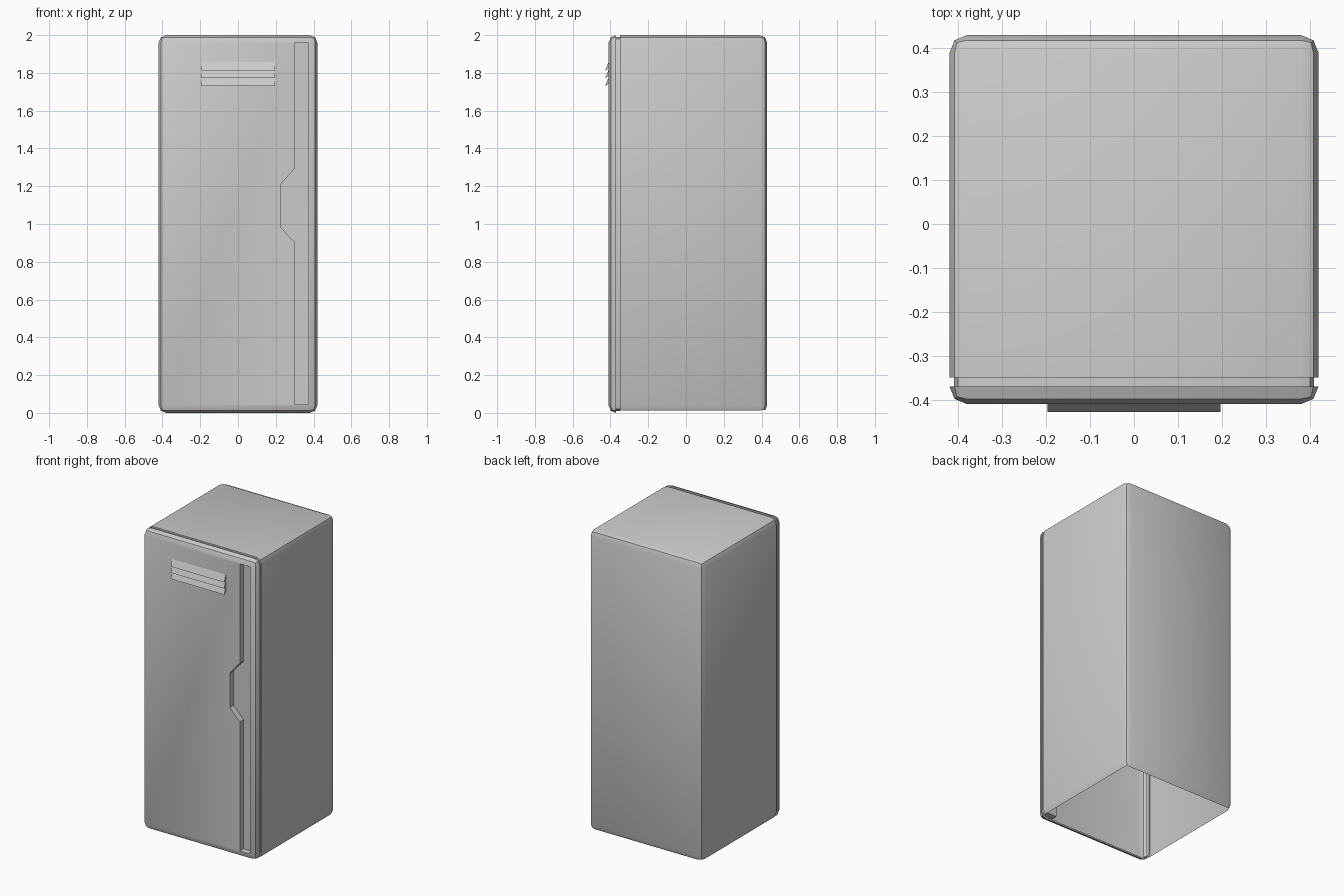
import bpy, bmesh

if "Cube" in bpy.data.objects:
    bpy.data.objects.remove(bpy.data.objects["Cube"])

W, FRONT, BACK, H, BEV = 0.42, -0.41, 0.43, 2.0, 0.04
GAP0, GAP1 = FRONT + BEV, -0.35          # seam between door and body


def add_object(name, bm, smooth=True):
    bmesh.ops.recalc_face_normals(bm, faces=bm.faces)
    mesh = bpy.data.meshes.new(name)
    bm.to_mesh(mesh)
    bm.free()
    ob = bpy.data.objects.new(name, mesh)
    bpy.context.collection.objects.link(ob)
    if smooth:
        bpy.ops.object.select_all(action='DESELECT')
        ob.select_set(True)
        bpy.context.view_layer.objects.active = ob
        bpy.ops.object.shade_smooth_by_angle(angle=0.7)
    return ob


# Cabinet shell: rounded box
bm = bmesh.new()
bmesh.ops.create_cube(bm, size=1)
for v in bm.verts:
    v.co.x *= 2 * W
    v.co.y = BACK if v.co.y > 0 else FRONT
    v.co.z = H if v.co.z > 0 else 0
bmesh.ops.bevel(bm, geom=bm.edges[:], offset=BEV, segments=2, profile=0.5,
                affect='EDGES', clamp_overlap=True)

# Recessed seam around the door
bmesh.ops.bisect_plane(bm, geom=bm.verts[:] + bm.edges[:] + bm.faces[:],
                       plane_co=(0, GAP1, 0), plane_no=(0, 1, 0))
ring = [f for f in bm.faces
        if all(GAP0 - 0.001 < v.co.y < GAP1 + 0.001 for v in f.verts)]
bmesh.ops.inset_region(bm, faces=ring, thickness=0.0, depth=-0.01,
                       use_even_offset=True)

# Open underside behind the door
under = [f for f in bm.faces if f.calc_center_median().y > GAP0 + 0.001
         and max(v.co.z for v in f.verts) < 0.018]
bmesh.ops.delete(bm, geom=under, context='FACES')

# Door front with a handle channel sunk into it
face = min(bm.faces, key=lambda f: f.calc_center_median().y - f.calc_area())
face = next(f for f in bm.faces
            if all(abs(v.co.y - FRONT) < 1e-4 for v in f.verts))


def corner(sx, sz):
    return max(face.verts, key=lambda v: sx * v.co.x + sz * v.co.z)


lb, rb, rt, lt = corner(-1, -1), corner(1, -1), corner(1, 1), corner(-1, 1)
outline = [(0.30, 0.045), (0.30, 0.905), (0.227, 0.98), (0.227, 1.21),
           (0.30, 1.295), (0.30, 1.957), (0.374, 1.957), (0.374, 0.045)]
rim = [bm.verts.new((x, FRONT, z)) for x, z in outline]
deep = [bm.verts.new((x, FRONT + 0.04, z)) for x, z in outline]
bmesh.ops.delete(bm, geom=[face], context='FACES_ONLY')
bm.faces.new([lt, lb] + rim[:6])
bm.faces.new([lb, rb, rt, lt, rim[5], rim[6], rim[7], rim[0]])
for i in range(8):
    j = (i + 1) % 8
    bm.faces.new((rim[i], rim[j], deep[j], deep[i]))
bm.faces.new(deep)
add_object("cabinet", bm)

# Vent louvres: three sloping wedge slats
for n in range(3):
    top = 1.857 - 0.041 * n
    profile = [(FRONT, top), (FRONT - 0.018, top - 0.044), (FRONT, top - 0.034)]
    bm = bmesh.new()
    a, b = [[bm.verts.new((x, y, z)) for y, z in profile] for x in (-0.197, 0.197)]
    bm.faces.new(a)
    bm.faces.new(b)
    for i in range(3):
        j = (i + 1) % 3
        bm.faces.new((a[i], a[j], b[j], b[i]))
    add_object(f"vent_slat_{n + 1}", bm, smooth=False)
